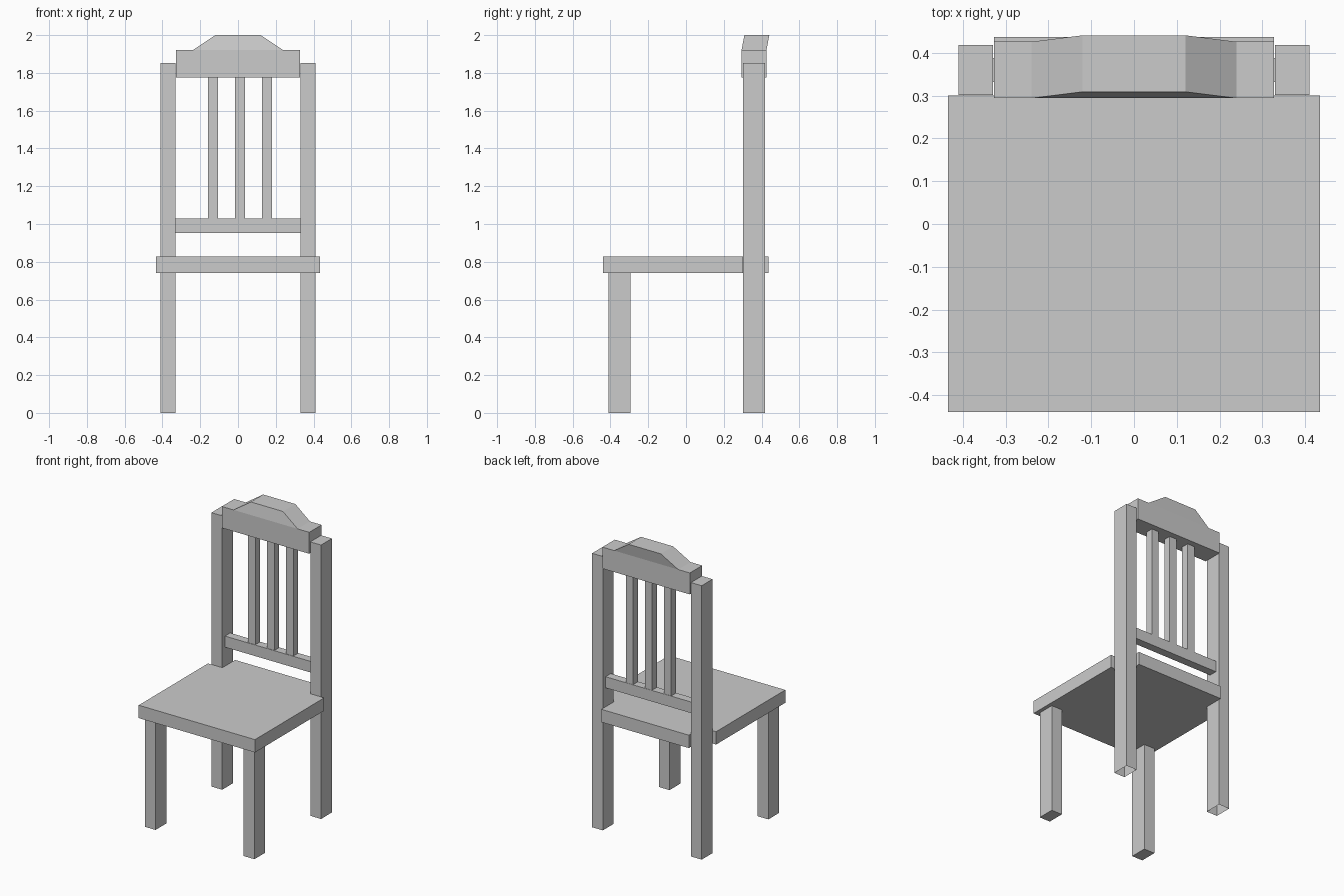
import bpy, bmesh

if "Cube" in bpy.data.objects:
    bpy.data.objects.remove(bpy.data.objects["Cube"])


def make_object(name, bm):
    bmesh.ops.recalc_face_normals(bm, faces=bm.faces)
    mesh = bpy.data.meshes.new(name)
    bm.to_mesh(mesh)
    bm.free()
    obj = bpy.data.objects.new(name, mesh)
    bpy.context.collection.objects.link(obj)
    return obj


def box(name, x, y, z, open_bottom=False):
    bm = bmesh.new()
    bmesh.ops.create_cube(bm, size=1)
    for v in bm.verts:
        for i, (lo, hi) in enumerate((x, y, z)):
            v.co[i] = lo if v.co[i] < 0 else hi
    obj_faces = [f for f in bm.faces if all(v.co.z == z[0] for v in f.verts)]
    bmesh.ops.recalc_face_normals(bm, faces=bm.faces)
    if open_bottom:
        bmesh.ops.delete(bm, geom=obj_faces, context='FACES_ONLY')
    return make_object(name, bm)


def extrude_outline(name, outlines, place, direction):
    """Extrude one or more adjoining flat outlines into a solid."""
    bm = bmesh.new()
    for outline in outlines:
        bm.faces.new([bm.verts.new(place(a, b)) for a, b in outline])
    bmesh.ops.remove_doubles(bm, verts=bm.verts, dist=1e-5)
    ext = bmesh.ops.extrude_face_region(bm, geom=bm.faces[:], use_keep_orig=True)
    new = [g for g in ext["geom"] if isinstance(g, bmesh.types.BMVert)]
    bmesh.ops.translate(bm, verts=new, vec=direction)
    return make_object(name, bm)


# Seat, notched at the back corners for the posts
extrude_outline("seat", [[(-0.435, -0.44), (0.435, -0.44), (0.435, 0.30), (0.327, 0.30),
                          (0.327, 0.437), (-0.327, 0.437), (-0.327, 0.30), (-0.435, 0.30)]],
                lambda a, b: (a, b, 0.74), (0, 0, 0.087))

# Front legs and tall back posts (open underneath)
for side, x in (("left", (-0.41, -0.33)), ("right", (0.33, 0.41))):
    box("front_leg_" + side, x, (-0.41, -0.295), (0, 0.74))
    box("back_post_" + side, x, (0.302, 0.418), (0, 1.853), open_bottom=True)

# Lower back rail
box("back_rail", (-0.33, 0.33), (0.332, 0.388), (0.953, 1.028))

# Back slats
for i, x in enumerate((-0.132, 0.011, 0.153)):
    box(f"back_slat_{i + 1}", (x - 0.027, x + 0.027), (0.335, 0.386), (1.028, 1.775))

# Crest rail: straight lower band and raised middle that leans back
crest = extrude_outline("crest_rail", [
    [(-0.327, 1.775), (0.327, 1.775), (0.327, 1.92), (0.24, 1.92), (-0.24, 1.92), (-0.327, 1.92)],
    [(-0.24, 1.92), (0.24, 1.92), (0.12, 2.0), (-0.12, 2.0)]],
    lambda a, b: (a, 0.294, b), (0, 0.132, 0))
for v in crest.data.vertices:
    if v.co.z > 1.95:
        v.co.y += 0.015
